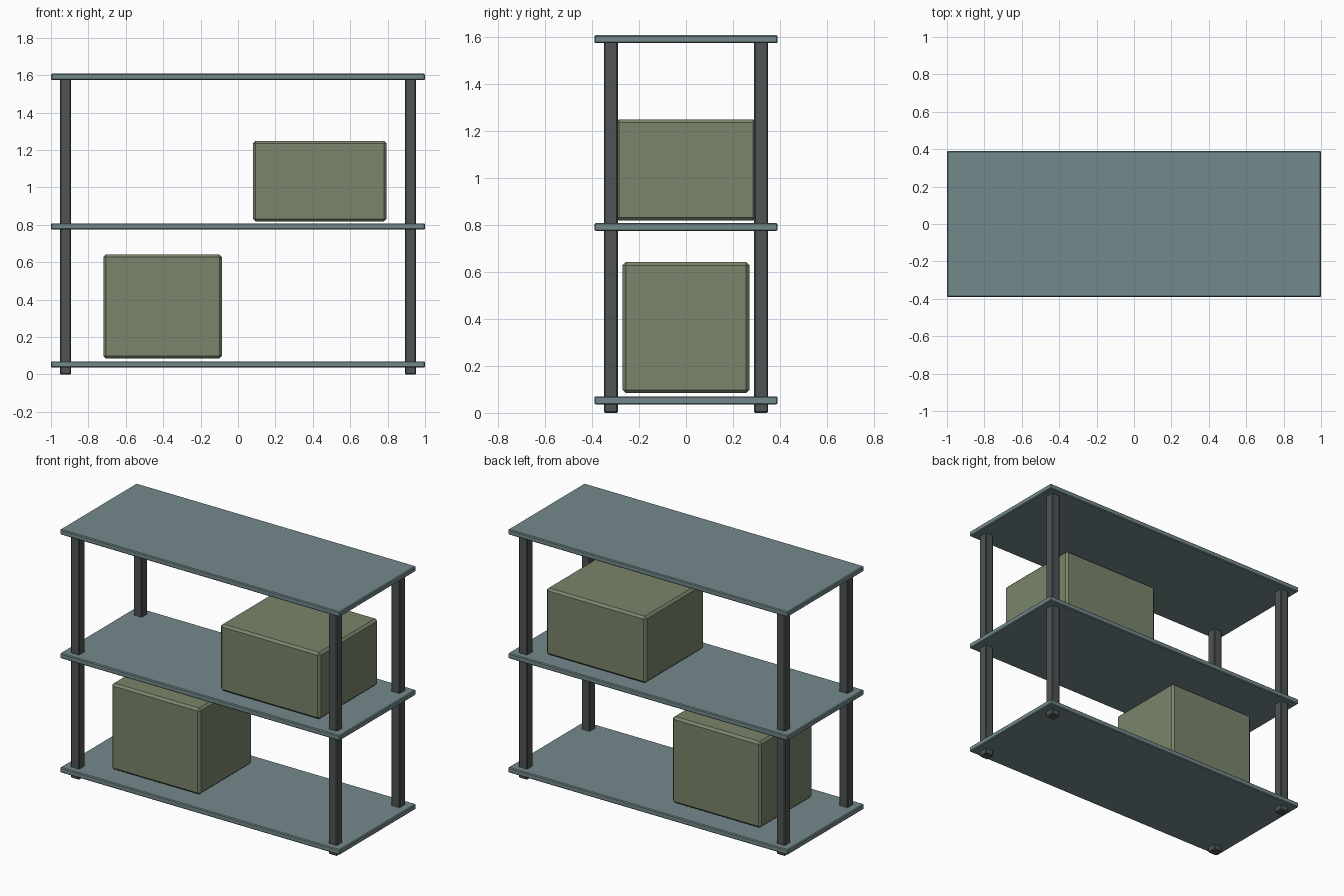
import bpy
import bmesh
from mathutils import Vector

cube = bpy.data.objects.get("Cube")
if cube:
    bpy.data.objects.remove(cube, do_unlink=True)


def make_material(name, rgb):
    mat = bpy.data.materials.new(name)
    mat.use_nodes = True
    color = (*rgb, 1.0)
    mat.diffuse_color = color
    mat.node_tree.nodes["Principled BSDF"].inputs["Base Color"].default_value = color
    return mat


def block(name, low, high, chamfer, mat):
    """Chamfered box spanning two opposite corners."""
    low, high = Vector(low), Vector(high)
    size, centre = high - low, (low + high) / 2
    bm = bmesh.new()
    bmesh.ops.create_cube(bm, size=1)
    bmesh.ops.scale(bm, vec=size, verts=bm.verts)
    bmesh.ops.bevel(bm, geom=bm.edges[:], offset=chamfer, segments=1,
                    affect='EDGES', profile=0.5)
    bmesh.ops.recalc_face_normals(bm, faces=bm.faces)
    mesh = bpy.data.meshes.new(name)
    bm.to_mesh(mesh)
    bm.free()
    mesh.materials.append(mat)
    obj = bpy.data.objects.new(name, mesh)
    obj.location = centre
    bpy.context.collection.objects.link(obj)
    return obj


shelf_paint = make_material("blue grey shelf", (0.175, 0.25, 0.262))
post_paint = make_material("charcoal post", (0.078, 0.087, 0.087))
crate_paint = make_material("olive crate", (0.194, 0.232, 0.146))

# Shelves
for name, top in (("bottom", 0.07), ("middle", 0.808), ("top", 1.608)):
    block(name + "_shelf", (-1, -0.39, top - 0.034), (1, 0.39, top), 0.005, shelf_paint)

# Corner posts
for side, x in (("right", -0.922), ("left", 0.922)):
    for end, y in (("front", -0.32), ("back", 0.32)):
        block(f"{end}_{side}_post", (x - 0.03, y - 0.03, 0),
              (x + 0.03, y + 0.03, 1.59), 0.005, post_paint)

# Storage boxes
block("lower_box", (-0.72, -0.27, 0.084), (-0.086, 0.27, 0.642), 0.014, crate_paint)
block("upper_box", (0.08, -0.3, 0.818), (0.794, 0.3, 1.249), 0.014, crate_paint)
